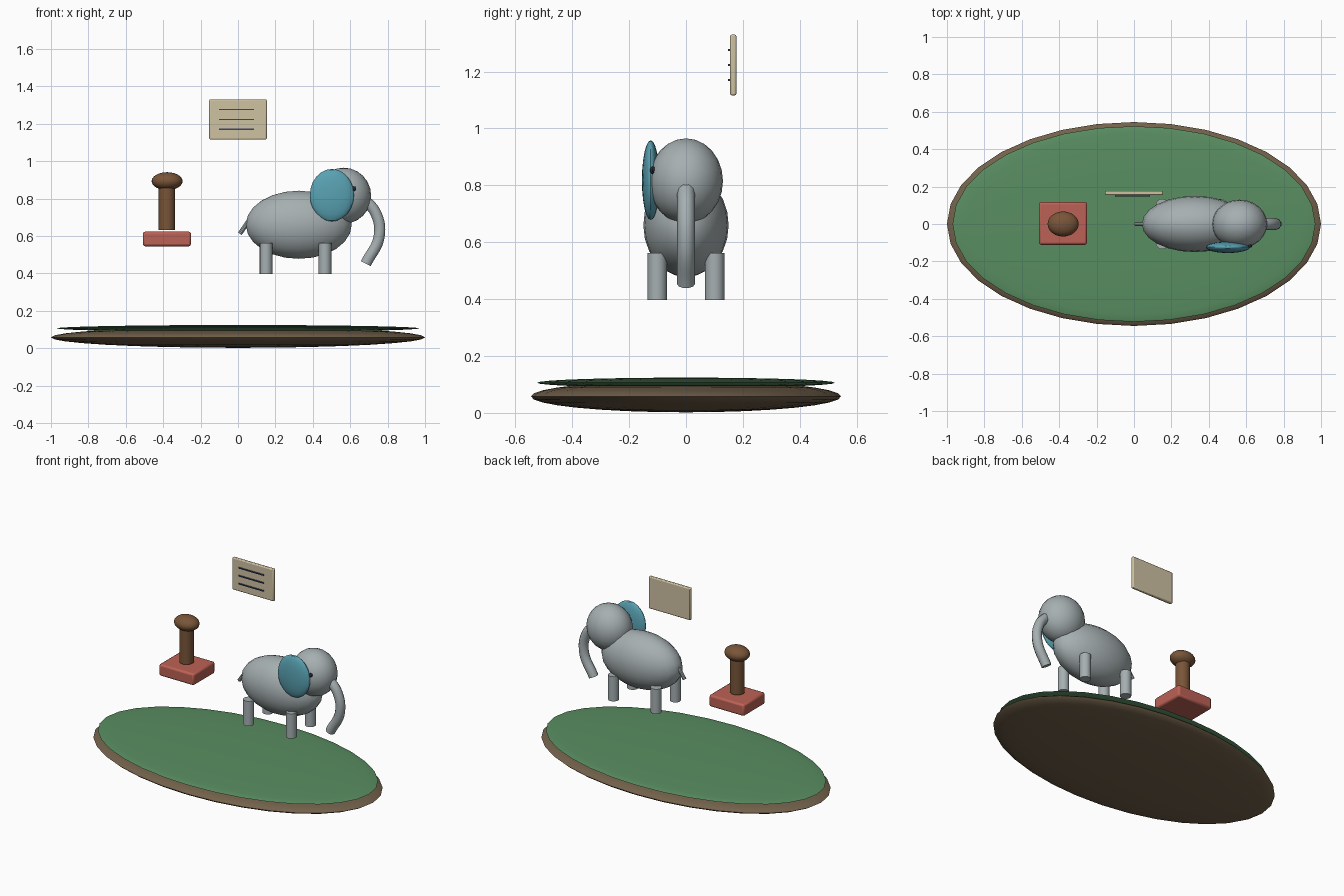
import bpy
from mathutils import Vector

if "Cube" in bpy.data.objects:
    bpy.data.objects.remove(bpy.data.objects["Cube"])


def material(name, rgb):
    m = bpy.data.materials.new(name)
    m.diffuse_color = (*rgb, 1)
    m.use_nodes = True
    m.node_tree.nodes["Principled BSDF"].inputs["Base Color"].default_value = m.diffuse_color
    return m


GREEN = material("green", (0.10, 0.27, 0.12))
EARTH = material("earth", (0.17, 0.12, 0.07))
SKIN = material("skin", (0.38, 0.43, 0.44))
BLUE = material("blue", (0.10, 0.36, 0.45))
DARK = material("dark", (0.02, 0.02, 0.03))
RED = material("red", (0.50, 0.12, 0.09))
WOOD = material("wood", (0.19, 0.09, 0.04))
PAPER = material("paper", (0.62, 0.54, 0.36))
INK = material("ink", (0.04, 0.06, 0.14))


def finish(name, mat):
    ob = bpy.context.object
    ob.name = name
    ob.data.materials.append(mat)
    bpy.ops.object.transform_apply(location=False, rotation=True, scale=True)
    bpy.ops.object.shade_smooth_by_angle()
    return ob


def ellipsoid(name, loc, radii, mat, seg=24, rings=12):
    bpy.ops.mesh.primitive_uv_sphere_add(segments=seg, ring_count=rings, radius=1, location=loc)
    bpy.context.object.scale = radii
    return finish(name, mat)


def box(name, loc, size, mat, bevel=0.0):
    bpy.ops.mesh.primitive_cube_add(size=1, location=loc)
    bpy.context.object.scale = size
    ob = finish(name, mat)
    if bevel:
        b = ob.modifiers.new("bevel", 'BEVEL')
        b.width, b.segments = bevel, 2
    return ob


def cylinder(name, a, b, r, mat, seg=16):
    a, b = Vector(a), Vector(b)
    bpy.ops.mesh.primitive_cylinder_add(vertices=seg, radius=r, depth=(b - a).length, location=(a + b) / 2)
    bpy.context.object.rotation_euler = (b - a).to_track_quat('Z', 'Y').to_euler()
    return finish(name, mat)


# Oval ground with a grassy top
ellipsoid("earth_base", (0, 0, 0.058), (1.0, 0.545, 0.056), EARTH, 32, 16)
ellipsoid("grass", (0, 0, 0.106), (0.97, 0.523, 0.018), GREEN, 32, 16)

# Elephant body, head, single ear, eye
ellipsoid("body", (0.325, 0, 0.66), (0.283, 0.15, 0.182), SKIN)
ellipsoid("head", (0.565, 0, 0.815), (0.147, 0.13, 0.15), SKIN)
ellipsoid("ear", (0.502, -0.124, 0.818), (0.118, 0.031, 0.14), BLUE)
ellipsoid("eye", (0.62, -0.117, 0.853), (0.012, 0.01, 0.013), DARK, 12, 8)

# Legs and tail
for i, x in enumerate((0.15, 0.465)):
    for side, y in (("right", -0.101), ("left", 0.101)):
        cylinder(f"{('back', 'front')[i]}_leg_{side}", (x, y, 0.397), (x, y, 0.562), 0.034, SKIN)
cylinder("tail", (0.07, 0, 0.70), (0.01, 0, 0.612), 0.012, SKIN, 10)

# Trunk: round tube along a curved path
curve = bpy.data.curves.new("trunk", 'CURVE')
curve.dimensions = '3D'
curve.bevel_depth = 0.031
curve.bevel_resolution = 3
curve.resolution_u = 8
curve.use_fill_caps = True
spline = curve.splines.new('BEZIER')
path = [(0.67, 0.80), (0.735, 0.725), (0.755, 0.60), (0.683, 0.452)]
spline.bezier_points.add(len(path) - 1)
for p, (x, z) in zip(spline.bezier_points, path):
    p.co = (x, 0, z)
    p.handle_left_type = p.handle_right_type = 'AUTO'
curve.materials.append(SKIN)
trunk = bpy.data.objects.new("trunk", curve)
bpy.context.collection.objects.link(trunk)

# Knobbed post on a red block
box("block", (-0.38, 0.003, 0.584), (0.258, 0.228, 0.078), RED, 0.012)
cylinder("post", (-0.38, 0, 0.632), (-0.38, 0, 0.875), 0.044, WOOD, 24)
ellipsoid("knob", (-0.379, 0, 0.893), (0.083, 0.067, 0.048), WOOD)

# Notice board with three ruled lines
box("board", (0, 0.166, 1.223), (0.308, 0.022, 0.214), PAPER, 0.006)
for i, z in enumerate((1.276, 1.223, 1.170)):
    box(f"ruled_line_{i + 1}", (-0.008, 0.152, z), (0.186, 0.008, 0.007), INK)
